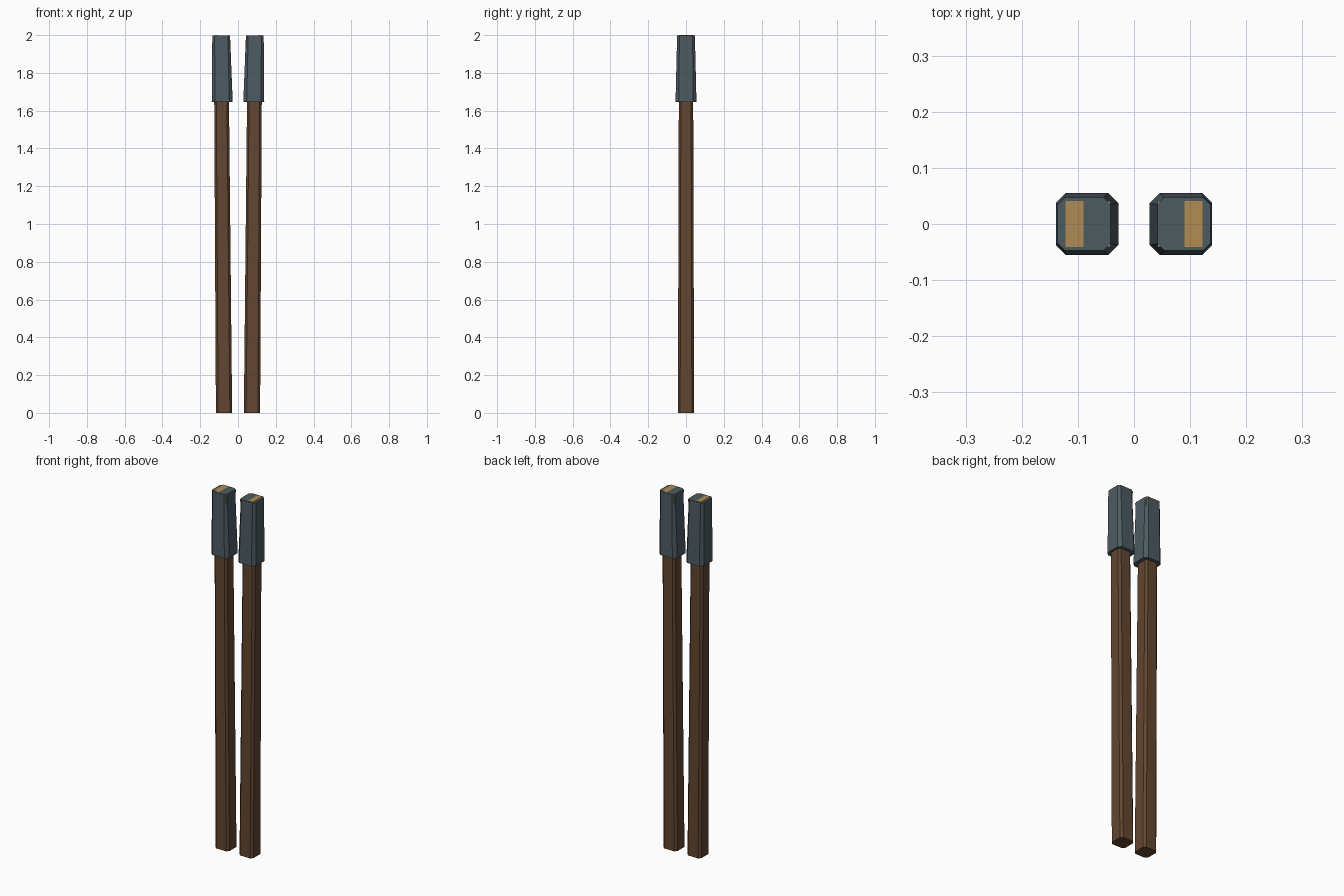
import bpy, bmesh

if "Cube" in bpy.data.objects:
    bpy.data.objects.remove(bpy.data.objects["Cube"])


def material(name, rgb):
    m = bpy.data.materials.new(name)
    m.diffuse_color = (*rgb, 1)
    m.use_nodes = True
    m.node_tree.nodes["Principled BSDF"].inputs["Base Color"].default_value = m.diffuse_color
    return m


WOOD = material("dark wood", (0.122, 0.061, 0.030))
GREY = material("slate grey", (0.074, 0.105, 0.120))
TAN = material("pale wood", (0.434, 0.262, 0.089))


def ring(cx, hx, hy, c):
    """Rectangle with corners cut by c (plain rectangle when c is 0)."""
    pts = []
    for sx, sy in ((1, 1), (-1, 1), (-1, -1), (1, -1)):
        a = (cx + sx * hx, sy * (hy - c))
        b = (cx + sx * (hx - c), sy * hy)
        pts += [a] if c == 0 else ([a, b] if sx * sy > 0 else [b, a])
    return pts


def bar(name, mat, side, low, high, c_low, c_high, tilt=0.0):
    """Tapered bar; low and high are (centre x, half x, half y, z)."""
    bm = bmesh.new()
    rings = []
    for (cx, hx, hy, z), c, t in ((low, c_low, 0), (high, c_high, tilt)):
        rings.append([bm.verts.new((side * x, y, z + t * (x - cx - hx)))
                      for x, y in ring(cx, hx, hy, c)])
    a, b = rings
    n = len(a)
    bm.faces.new(a)
    bm.faces.new(b)
    for i in range(n):
        j = (i + 1) % n
        bm.faces.new((a[i], a[j], b[j], b[i]))
    bmesh.ops.recalc_face_normals(bm, faces=bm.faces)
    me = bpy.data.meshes.new(name)
    bm.to_mesh(me)
    bm.free()
    me.materials.append(mat)
    bpy.context.collection.objects.link(bpy.data.objects.new(name, me))


# Two mirrored sticks leaning slightly apart
for side, label in ((1, "right"), (-1, "left")):
    # Long wooden shaft, running up into the cap
    bar(label + "_shaft", WOOD, side, (0.074, 0.043, 0.043, 0),
        (0.087, 0.039, 0.038, 1.68), 0.012, 0.011)
    # Flared cap sleeve
    bar(label + "_cap", GREY, side, (0.0835, 0.0555, 0.0555, 1.645),
        (0.089, 0.047, 0.047, 1.9984), 0.018, 0.012)
    # Pale core whose slanted end shows through the cap top
    bar(label + "_core", TAN, side, (0.087, 0.036, 0.036, 1.66),
        (0.082, 0.040, 0.041, 2.0), 0, 0, tilt=0.05)
